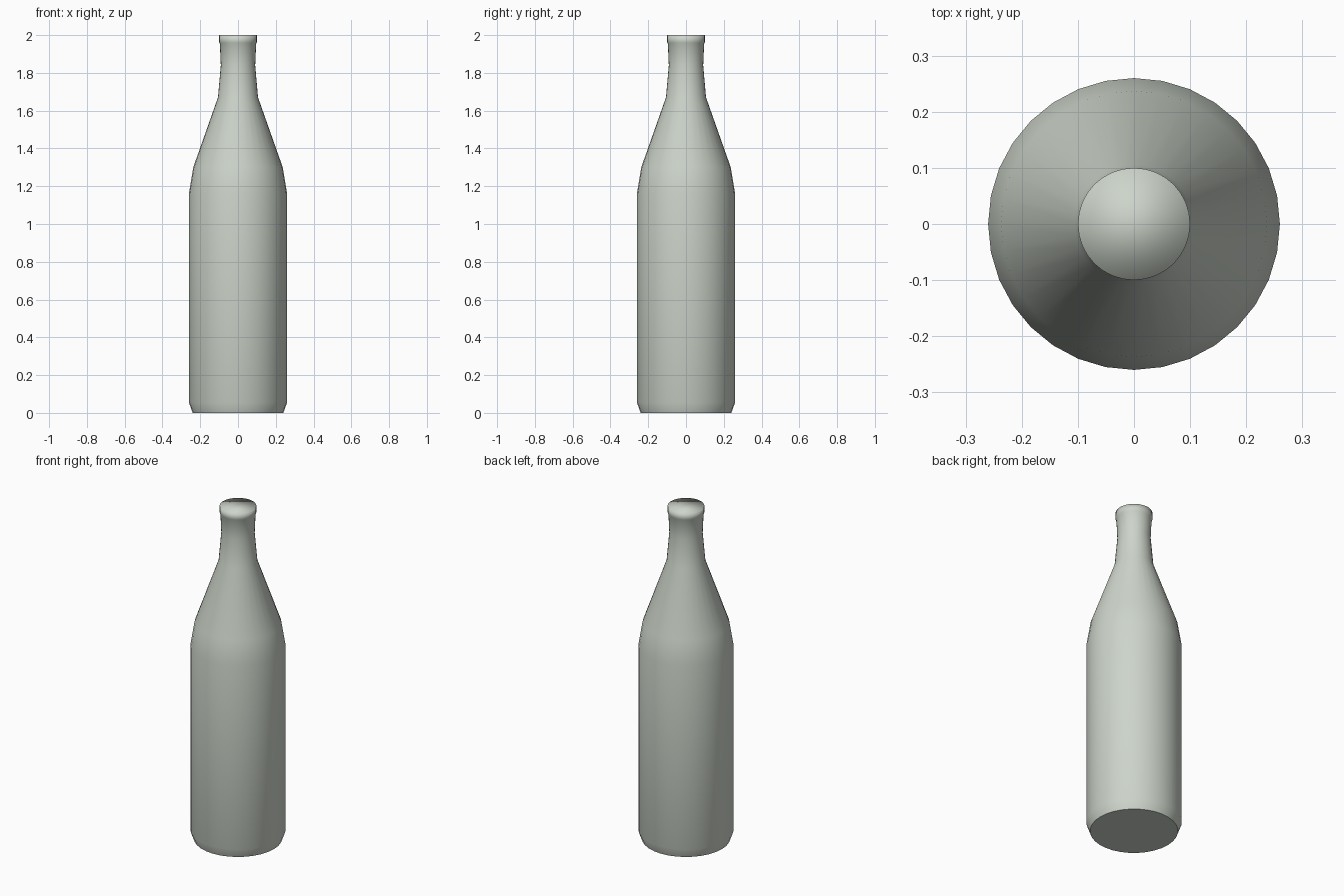
import bpy
import bmesh
from math import cos, sin, tau

SIDES = 32

cube = bpy.data.objects.get("Cube")
if cube:
    bpy.data.objects.remove(cube, do_unlink=True)

# Pale grey-green glass
glass = bpy.data.materials.new("pale_grey_green")
glass.use_nodes = True
colour = (0.61, 0.66, 0.59, 1.0)
glass.diffuse_color = colour
glass.node_tree.nodes["Principled BSDF"].inputs["Base Color"].default_value = colour


def lathe(name, profile, sharp_rings=()):
    """Spin (radius, height) pairs around z and cap both ends."""
    bm = bmesh.new()
    rings = [[bm.verts.new((r * cos(tau * i / SIDES), r * sin(tau * i / SIDES), z))
              for i in range(SIDES)] for r, z in profile]
    for low, high in zip(rings, rings[1:]):
        for i in range(SIDES):
            j = (i + 1) % SIDES
            bm.faces.new((low[i], low[j], high[j], high[i]))
    bm.faces.new(rings[0][::-1])
    bm.faces.new(rings[-1])
    for face in bm.faces:
        face.smooth = True
    for k in sharp_rings:
        for i in range(SIDES):
            bm.edges.get((rings[k][i], rings[k][(i + 1) % SIDES])).smooth = False
    mesh = bpy.data.meshes.new(name)
    bm.to_mesh(mesh)
    bm.free()
    mesh.materials.append(glass)
    obj = bpy.data.objects.new(name, mesh)
    bpy.context.collection.objects.link(obj)
    return obj


# Base, straight body, shoulder, neck and lip in one profile
bottle_profile = [
    (0.24, 0.0), (0.26, 0.055), (0.26, 1.16), (0.237, 1.30),
    (0.106, 1.67), (0.091, 1.84), (0.096, 1.955),
    (0.1, 1.962), (0.1, 2.0),
]
lathe("bottle", bottle_profile, sharp_rings=(0,))
